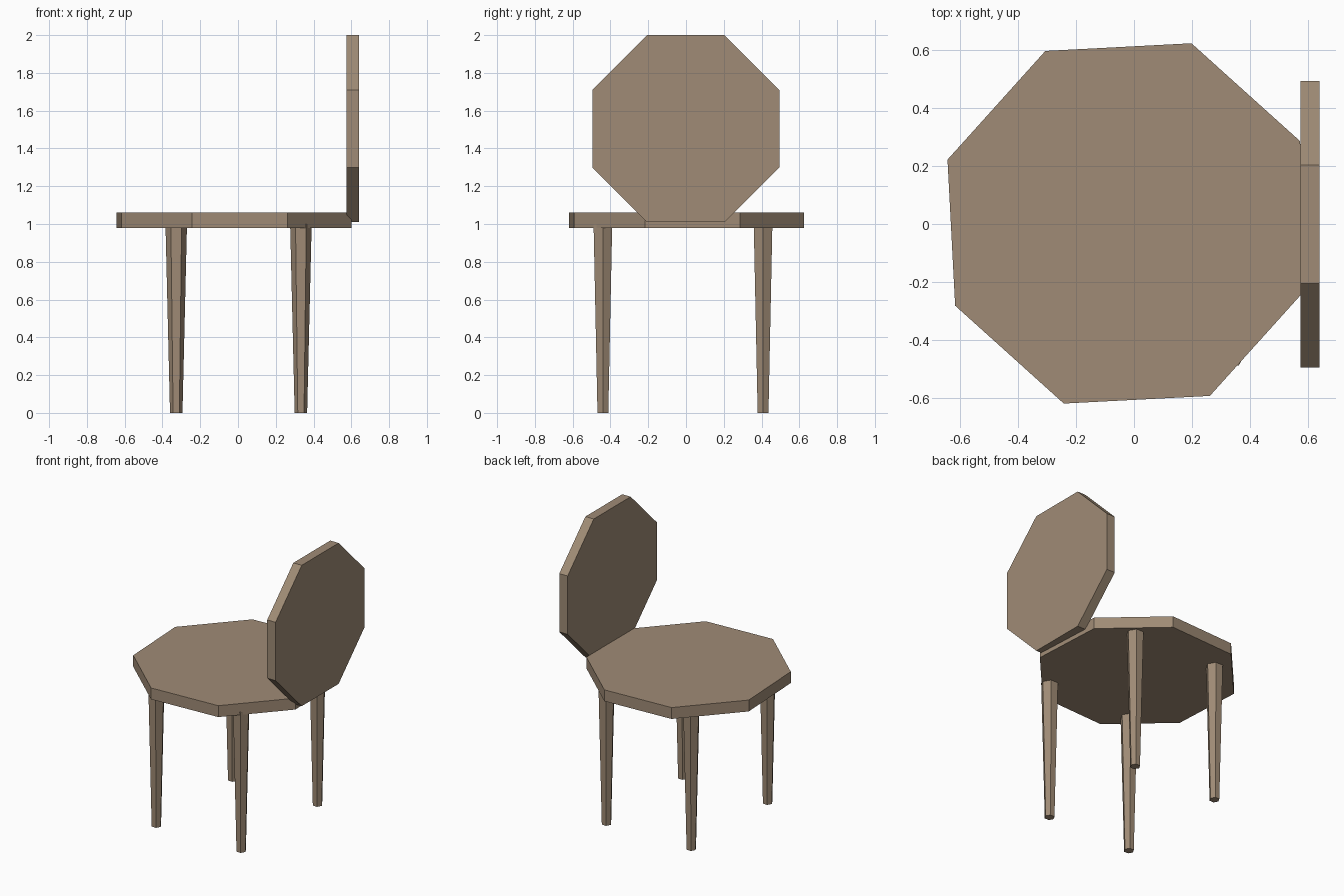
import bpy
from math import radians, pi

if "Cube" in bpy.data.objects:
    bpy.data.objects.remove(bpy.data.objects["Cube"])

wood = bpy.data.materials.new("wood")
wood.diffuse_color = (0.35, 0.26, 0.18, 1)
wood.use_nodes = True
wood.node_tree.nodes["Principled BSDF"].inputs["Base Color"].default_value = wood.diffuse_color


def prism(name, sides, r_bottom, r_top, depth, location, rotation=(0, 0, 0)):
    """Flat-sided prism or tapered post, centred on location."""
    bpy.ops.mesh.primitive_cone_add(vertices=sides, radius1=r_bottom, radius2=r_top,
                                    depth=depth, location=location, rotation=rotation)
    ob = bpy.context.object
    ob.name = name
    ob.data.materials.append(wood)
    return ob


# Octagonal seat, turned slightly off axis
prism("seat", 8, 0.66, 0.66, 0.08, (-0.022, 0.002, 1.02), (0, 0, radians(-19.5)))

# Octagonal backrest standing upright, flats facing up, down and sideways
back = prism("backrest", 8, 0.536, 0.536, 0.065, (0, 0, 0), (0, 0, radians(22.5)))
bpy.ops.object.transform_apply(location=False, rotation=True, scale=False)
back.rotation_euler = (0, pi / 2, 0)
back.location = (0.6075, -0.001, 1.505)

# Four tapered hexagonal legs, corners pointing along x
for x, side in ((-0.327, "left"), (0.333, "right")):
    for y, end in ((-0.44, "front"), (0.408, "back")):
        prism(f"{end}_{side}_leg", 6, 0.033, 0.057, 1.0, (x, y, 0.5), (0, 0, pi / 2))
